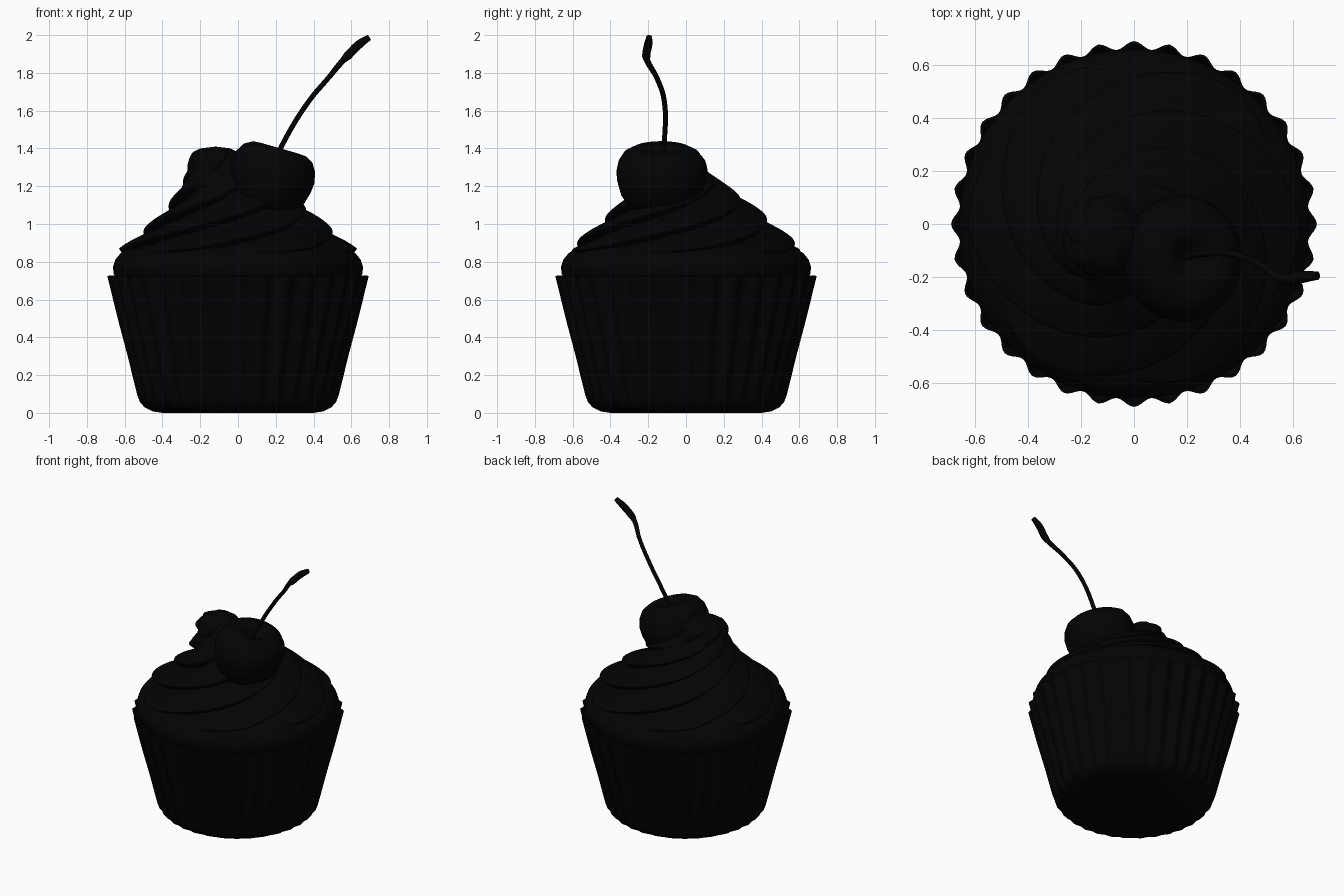
import bpy, bmesh, math
from mathutils import Matrix, Vector

if "Cube" in bpy.data.objects:
    bpy.data.objects.remove(bpy.data.objects["Cube"])

black = bpy.data.materials.new("black")
black.diffuse_color = (0.001, 0.001, 0.001, 1)
black.use_nodes = True
black.node_tree.nodes["Principled BSDF"].inputs["Base Color"].default_value = black.diffuse_color


def finish(obj, angle=50):
    obj.data.materials.clear()
    obj.data.materials.append(black)
    bpy.ops.object.select_all(action='DESELECT')
    obj.select_set(True)
    bpy.context.view_layer.objects.active = obj
    bpy.ops.object.shade_smooth_by_angle(angle=math.radians(angle))


def surface(name, rows, segs, point, angle=50):
    """Closed surface of revolution-like rings; point(row, theta) gives xyz."""
    bm = bmesh.new()
    rings = [[bm.verts.new(point(r, 2 * math.pi * s / segs)) for s in range(segs)] for r in rows]
    for a, b in zip(rings, rings[1:]):
        for s in range(segs):
            n = (s + 1) % segs
            bm.faces.new((a[s], a[n], b[n], b[s]))
    bmesh.ops.remove_doubles(bm, verts=bm.verts, dist=0.00002)
    bmesh.ops.recalc_face_normals(bm, faces=bm.faces)
    me = bpy.data.meshes.new(name)
    bm.to_mesh(me)
    bm.free()
    obj = bpy.data.objects.new(name, me)
    bpy.context.collection.objects.link(obj)
    finish(obj, angle)
    return obj


def lerp_table(table, x):
    for (x0, y0), (x1, y1) in zip(table, table[1:]):
        if x <= x1:
            return y0 + (y1 - y0) * (x - x0) / (x1 - x0)
    return table[-1][1]


# Pleated paper liner: (radius, height, pleat depth), 32 pleats
def liner_point(row, th):
    r, z, d = row
    r += d * math.cos(32 * th)
    return (r * math.cos(th), r * math.sin(th), z)


liner = [(0, 0, 0), (0.40, 0, 0), (0.45, 0.008, 0.002), (0.49, 0.03, 0.005), (0.513, 0.06, 0.008),
         (0.525, 0.1, 0.01), (0.572, 0.3, 0.012), (0.623, 0.5, 0.014), (0.677, 0.725, 0.015),
         (0.667, 0.727, 0.015), (0.648, 0.66, 0.014)]
surface("paper_liner", liner, 320, liner_point)


# Cake top bulging out of the liner
def lathe_point(row, th):
    return (row[0] * math.cos(th), row[0] * math.sin(th), row[1])


cake = [(0, 0.62), (0.6, 0.64), (0.64, 0.70), (0.66, 0.74), (0.661, 0.775), (0.65, 0.81),
        (0.622, 0.845), (0.58, 0.872), (0.5, 0.895), (0.3, 0.92), (0, 0.93)]
surface("cake_top", cake, 96, lathe_point)

# Swirled frosting: six spiral arms with undercut edges, leaning at the tip
RADII = [(0.80, 0.60), (0.87, 0.63), (1.0, 0.475), (1.13, 0.335), (1.2, 0.25), (1.28, 0.165),
         (1.34, 0.15), (1.38, 0.12), (1.4, 0.08), (1.41, 0)]


def frosting_point(z, th):
    f = ((z - 0.87) / 0.13 - 6 * (th - math.pi) / (2 * math.pi) + 0.3) % 1
    bump = math.sin(f / 0.3 * math.pi / 2) if f < 0.3 else math.cos((f - 0.3) / 0.7 * math.pi / 2)
    r0 = lerp_table(RADII, z)
    r = r0 - min(0.085, r0 * (0.2 if z < 1.2 else 0.12)) * (1 - bump)
    s = min(max((z - 1.05) / 0.3, 0), 1)
    s = s * s * (3 - 2 * s)
    return (r * math.cos(th) - 0.12 * s, r * math.sin(th) - 0.05 * s, z)


surface("frosting_swirl", [0.80 + 0.61 * i / 125 for i in range(126)], 240, frosting_point, 80)

# Cherry with a dimple for the stem, tilted to the right
cherry_profile = [(0, -0.205), (0.06, -0.2), (0.12, -0.178), (0.172, -0.135), (0.21, -0.075),
                  (0.23, 0), (0.234, 0.05), (0.223, 0.105), (0.195, 0.15), (0.15, 0.175),
                  (0.105, 0.178), (0.07, 0.165), (0.04, 0.135), (0.015, 0.115), (0, 0.112)]
cherry = surface("cherry", cherry_profile, 64, lathe_point, 80)
cherry.data.transform(Matrix.Translation((0.172, -0.13, 1.23)) @ Matrix.Rotation(math.radians(16), 4, 'Y')
                      @ Matrix.Diagonal((0.97, 1.02, 1, 1)))

# Cherry stem: bent tube with a thicker end
path = [(0.195, -0.125, 1.33, 1), (0.24, -0.115, 1.43, 1), (0.375, -0.115, 1.65, 1),
        (0.48, -0.155, 1.775, 1), (0.555, -0.205, 1.865, 1.2), (0.58, -0.21, 1.89, 1.7),
        (0.64, -0.20, 1.95, 1.7), (0.695, -0.195, 1.988, 1.2)]
cu = bpy.data.curves.new("cherry_stem", 'CURVE')
cu.dimensions = '3D'
cu.bevel_depth = 0.0135
cu.bevel_resolution = 3
cu.use_fill_caps = True
cu.resolution_u = 8
sp = cu.splines.new('BEZIER')
sp.bezier_points.add(len(path) - 1)
for p, (x, y, z, r) in zip(sp.bezier_points, path):
    p.co = Vector((x, y, z))
    p.radius = r
    p.handle_left_type = p.handle_right_type = 'AUTO'
stem = bpy.data.objects.new("cherry_stem", cu)
bpy.context.collection.objects.link(stem)
bpy.ops.object.select_all(action='DESELECT')
stem.select_set(True)
bpy.context.view_layer.objects.active = stem
bpy.ops.object.convert(target='MESH')
finish(bpy.context.view_layer.objects.active)
